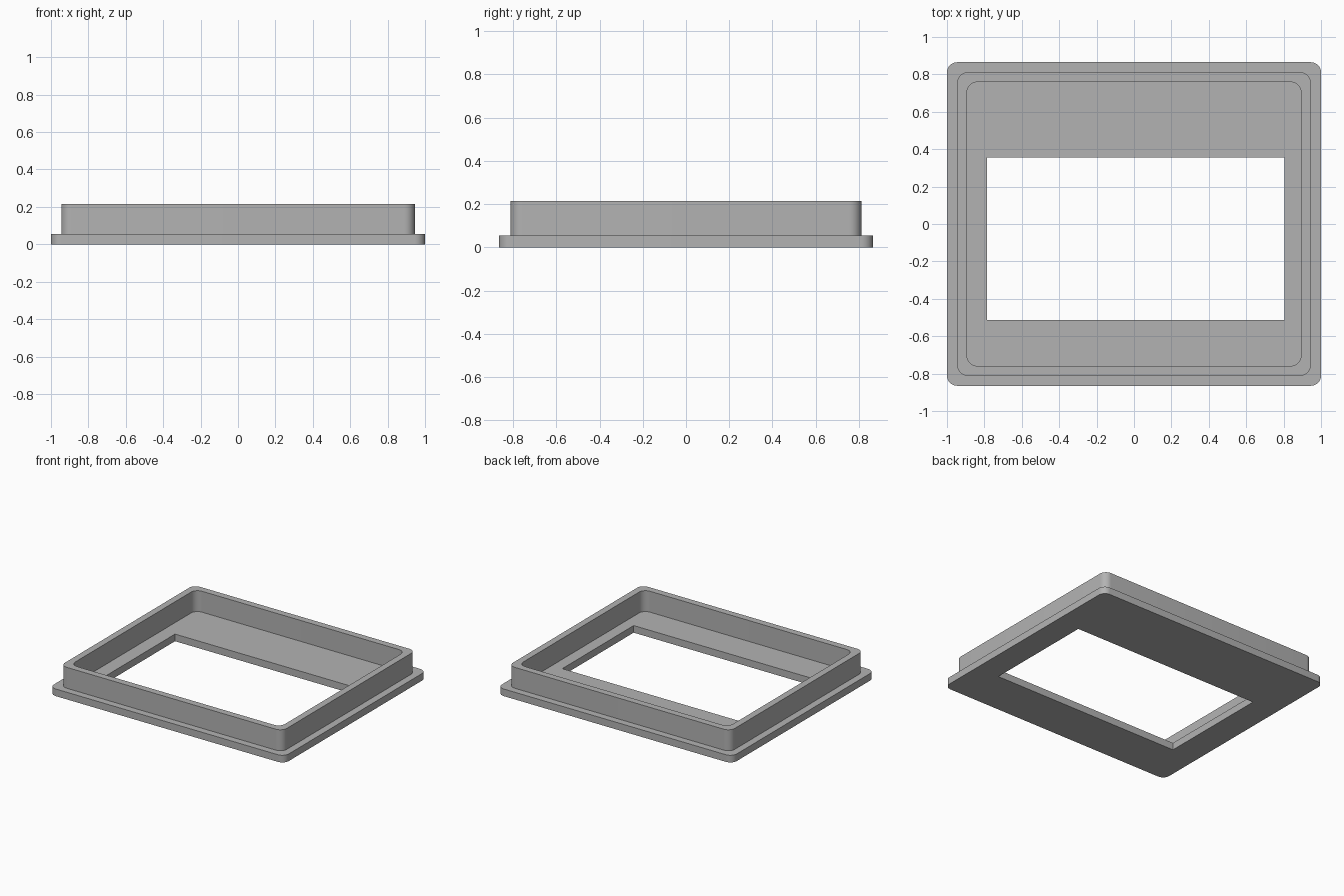
import bpy
import bmesh
from math import cos, sin, pi

cube = bpy.data.objects.get("Cube")
if cube:
    bpy.data.objects.remove(cube, do_unlink=True)

SEGMENTS = 10      # steps in each rounded corner
RADIUS = 0.055
FLANGE_TOP, RIM_TOP = 0.055, 0.216
CORNER_SIGNS = [(1, 1), (-1, 1), (-1, -1), (1, -1)]

grey = bpy.data.materials.new("plain_grey")
grey.use_nodes = True
colour = (0.45, 0.45, 0.45, 1)
grey.diffuse_color = colour
grey.node_tree.nodes["Principled BSDF"].inputs["Base Color"].default_value = colour

bm = bmesh.new()


def rounded_loop(half_x, half_y, z):
    """Four corner arcs, counter-clockwise from the +x +y corner."""
    arcs = []
    for k, (sx, sy) in enumerate(CORNER_SIGNS):
        cx, cy = sx * (half_x - RADIUS), sy * (half_y - RADIUS)
        angles = [(k + i / SEGMENTS) * pi / 2 for i in range(SEGMENTS + 1)]
        arcs.append([bm.verts.new((cx + RADIUS * cos(a), cy + RADIUS * sin(a), z))
                     for a in angles])
    return arcs


def opening_loop(z):
    """Off-centre sharp rectangular window."""
    x0, x1, y0, y1 = -0.785, 0.805, -0.513, 0.355
    return [bm.verts.new((x1 if sx > 0 else x0, y1 if sy > 0 else y0, z))
            for sx, sy in CORNER_SIGNS]


def bridge(a, b):
    """Band of quads between two closed loops."""
    for i in range(len(a)):
        j = (i + 1) % len(a)
        bm.faces.new((a[i], a[j], b[j], b[i]))


def plate(arcs, corners):
    """Flat ring between a rounded outline and the window."""
    for k in range(4):
        n = (k + 1) % 4
        bm.faces.new(arcs[k] + [corners[k]])
        bm.faces.new((arcs[k][-1], arcs[n][0], corners[n], corners[k]))


# Flange and rim outlines, from the underside up and over to the inner floor
outlines = [
    rounded_loop(1.0, 0.865, 0),
    rounded_loop(1.0, 0.865, FLANGE_TOP),
    rounded_loop(0.945, 0.811, FLANGE_TOP),
    rounded_loop(0.945, 0.811, RIM_TOP),
    rounded_loop(0.893, 0.759, RIM_TOP),
    rounded_loop(0.893, 0.759, FLANGE_TOP),
]
for low, high in zip(outlines, outlines[1:]):
    bridge(sum(low, []), sum(high, []))

# Floor, underside and window walls
window_bottom, window_top = opening_loop(0), opening_loop(FLANGE_TOP)
plate(outlines[0], window_bottom)
plate(outlines[-1], window_top)
bridge(window_bottom, window_top)

bmesh.ops.recalc_face_normals(bm, faces=bm.faces)
mesh = bpy.data.meshes.new("bezel_frame")
bm.to_mesh(mesh)
bm.free()
mesh.materials.append(grey)

frame = bpy.data.objects.new("bezel_frame", mesh)
bpy.context.collection.objects.link(frame)
bpy.ops.object.select_all(action='DESELECT')
frame.select_set(True)
bpy.context.view_layer.objects.active = frame
bpy.ops.object.shade_smooth_by_angle(angle=pi / 6)
